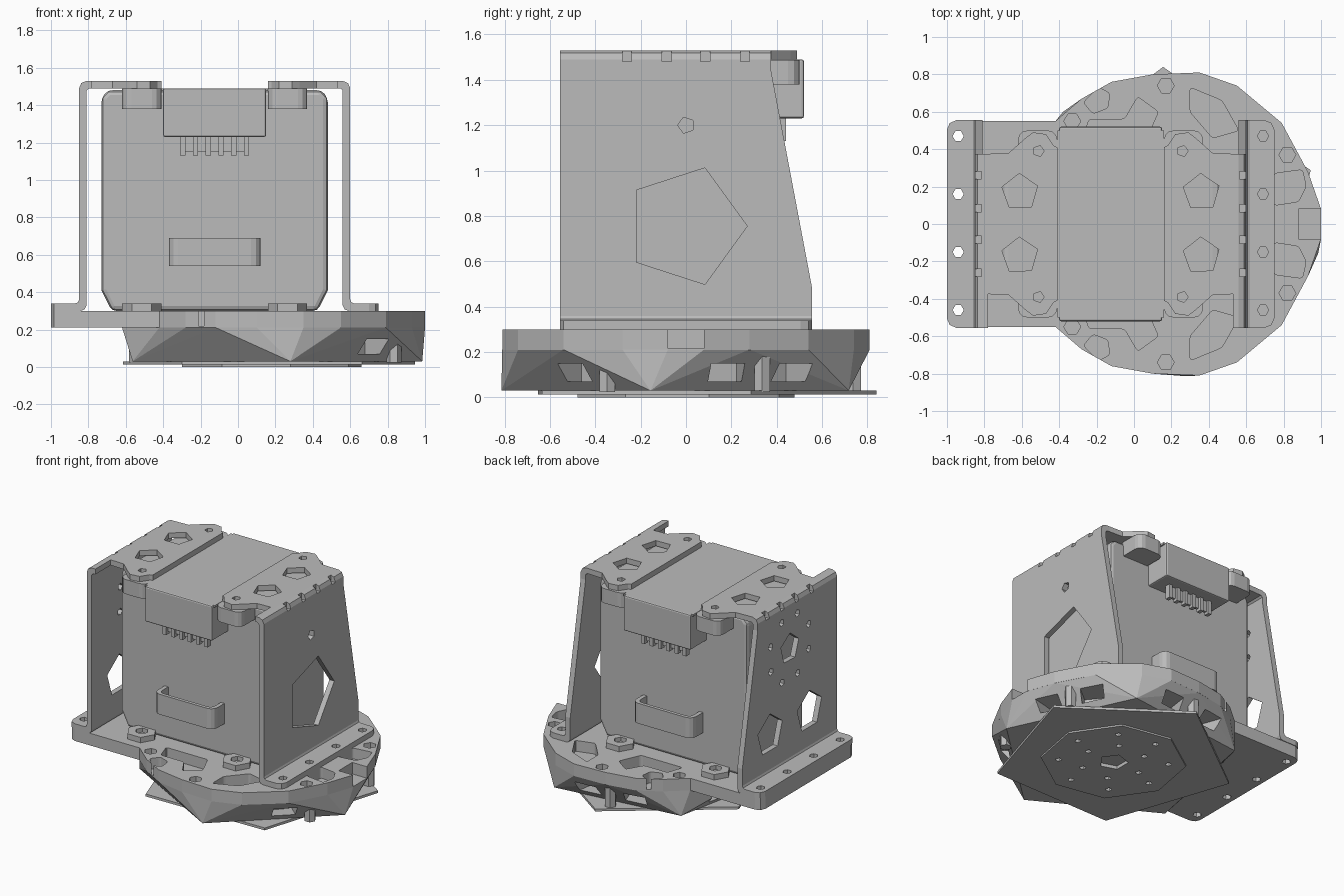
import bpy, bmesh, math

cube = bpy.data.objects.get("Cube")
if cube:
    bpy.data.objects.remove(cube, do_unlink=True)

grey = bpy.data.materials.new("plain grey")
grey.use_nodes = True
grey.diffuse_color = (0.5, 0.5, 0.5, 1)
grey.node_tree.nodes["Principled BSDF"].inputs["Base Color"].default_value = (0.5, 0.5, 0.5, 1)

MID = -0.125      # centre of the motor and its brackets
DISC = 0.18       # centre of the round base
AXES = {"x": (1, 2, 0), "y": (0, 2, 1), "z": (0, 1, 2)}


def finish(name, bm):
    bmesh.ops.recalc_face_normals(bm, faces=bm.faces)
    mesh = bpy.data.meshes.new(name)
    bm.to_mesh(mesh)
    bm.free()
    mesh.materials.append(grey)
    obj = bpy.data.objects.new(name, mesh)
    bpy.context.collection.objects.link(obj)
    return obj


def prism(name, polys, axis, lo, hi, r=0):
    """Extrude flat outlines along an axis, optionally rounding the corners."""
    a, b, c = AXES[axis]
    bm = bmesh.new()
    for pts in polys:
        rings = []
        for h in (lo, hi):
            ring = []
            for p, q in pts:
                co = [0, 0, 0]
                co[a], co[b], co[c] = p, q, h
                ring.append(bm.verts.new(co))
            rings.append(ring)
        low, top = rings
        bm.faces.new(low)
        bm.faces.new(top)
        for i in range(len(pts)):
            j = i - 1
            bm.faces.new((low[j], low[i], top[i], top[j]))
    if r:
        edges = [e for e in bm.edges if abs(e.verts[0].co[c] - e.verts[1].co[c]) > 1e-5]
        bmesh.ops.bevel(bm, geom=edges, offset=r, segments=3, profile=0.5, affect="EDGES")
    return finish(name, bm)


def apply_modifiers(obj):
    deps = bpy.context.evaluated_depsgraph_get()
    mesh = bpy.data.meshes.new_from_object(obj.evaluated_get(deps))
    obj.modifiers.clear()
    obj.data = mesh


def cut(obj, polys, axis, lo, hi, r=0):
    cutter = prism("cutter", polys, axis, lo, hi, r)
    mod = obj.modifiers.new("cut", "BOOLEAN")
    mod.operation, mod.solver, mod.object = "DIFFERENCE", "EXACT", cutter
    apply_modifiers(obj)
    bpy.data.objects.remove(cutter, do_unlink=True)


def bevel(obj, width):
    mod = obj.modifiers.new("bevel", "BEVEL")
    mod.width, mod.segments = width, 2
    apply_modifiers(obj)


def ngon(n, x, y, r, turn=0):
    return [(x + r * math.cos(math.radians(turn) + i * math.tau / n),
             y + r * math.sin(math.radians(turn) + i * math.tau / n)) for i in range(n)]


def rect(x0, x1, y0, y1):
    return [(x0, y0), (x1, y0), (x1, y1), (x0, y1)]


def mirrored(half):
    return half + [(x, -y) for x, y in reversed(half)]


def both(poly):
    return [poly, [(x, -y) for x, y in poly]]


# Base: square tongue joined to a faceted disc
rim = [(-.42, .55), (-.28, .67), (-.12, .76), (.1, .8), (.35, .81),
       (.55, .74), (.79, .54), (.93, .28), (1, .08)]
tongue = [(-1, .5), (-.985, .535), (-.95, .55)]
base = prism("base_plate", [mirrored(tongue + rim)], "z", .21, .3)

# Skirt under the disc, wrapped between a many-sided top and a pentagon bottom
bm = bmesh.new()
for x, y in mirrored([(-.62, .2)] + rim):
    bm.verts.new((x, y, .211))
for x, y in ngon(5, DISC, 0, .82, -11):
    bm.verts.new((x, y, .03))
hull = bmesh.ops.convex_hull(bm, input=bm.verts)
loose = [v for v in set(hull["geom_interior"]) if isinstance(v, bmesh.types.BMVert)]
bmesh.ops.delete(bm, geom=loose, context="VERTS")
skirt = finish("base_skirt", bm)

# Window recesses round the skirt, with posts between them
windows, posts = [], []
for deg in (-42, 14, 39, 82, 110, 155):
    t = math.radians(deg)
    c, s = math.cos(t), math.sin(t)
    windows.append([(DISC + c * d - s * w, s * d + c * w)
                    for d, w in ((.6, -.08), (.95, -.08), (.95, .08), (.6, .08))])
for deg in (-28, 27, 96, 168):
    t = math.radians(deg)
    posts.append(ngon(6, DISC + .74 * math.cos(t), .74 * math.sin(t), .04))
cut(skirt, windows, "z", .07, .15)
prism("skirt_posts", posts, "z", .025, .2)

# Pockets, edge notch and holes in the base
pockets = (both([(-.27, .65), (-.19, .73), (-.13, .7), (-.14, .62), (-.22, .59)])
           + both([(.3, .73), (.47, .66), (.56, .5), (.42, .46), (.3, .6)])
           + both([(.75, .1), (.75, .27), (.9, .29), (.92, .2), (.88, .12)])
           + both([(-.28, .44), (.06, .44), (.13, .6), (.02, .68), (-.05, .56), (-.24, .56)]))
cut(base, pockets, "z", .22, .4, .015)
cut(base, [rect(.88, 1.1, -.08, .08)], "z", .215, .4)
holes = [ngon(6, x, sy * y, .045) for x, y in ((-.33, .55), (.17, .74), (.82, .37)) for sy in (1, -1)]
cut(base, holes, "z", .19, .4)
foot_rows = (.47, .16, -.15, -.46)
cut(base, [ngon(6, -.94, y, .03) for y in foot_rows], "z", .1, .5)

# Thin bottom plates
pad_holes = ([ngon(5, DISC, 0, .1)] + [ngon(5, x, y, .022) for x, y in
             ngon(8, DISC, 0, .37, 10) + ngon(6, DISC, 0, .22)])
under = prism("bottom_plate", [ngon(5, .17, .02, .82, 19)], "z", .012, .03)
cut(under, pad_holes, "z", -.1, .025)
pad = prism("bottom_pad", [ngon(8, DISC, 0, .49, 12)], "z", 0, .013)
cut(pad, pad_holes, "z", -.1, .1)

# Motor body
body = prism("motor_body", [[(MID + s * x, z) for s, x, z in (
    (-1, .605, .41), (-1, .55, .3), (1, .55, .3), (1, .605, .41),
    (1, .605, 1.44), (1, .57, 1.48), (-1, .57, 1.48), (-1, .605, 1.44))]], "y", -.33, .33)
bevel(body, .025)
prism("body_lid", [rect(-.41, .16, -.5, .5)], "z", 1.475, 1.49)

for side, sy in (("front", -1), ("back", 1)):
    def strip(x0, x1, y0, y1):
        return rect(x0, x1, *sorted((sy * y0, sy * y1)))

    # Connector housing with a row of pins
    housing = prism(side + "_connector", [strip(-.4, .15, .3, .52)], "z", 1.23, 1.49)
    bevel(housing, .01)
    prism(side + "_pins", [strip(x - .014, x + .014, .4, .44)
                           for x in [-.295 + .068 * i for i in range(6)]], "z", 1.13, 1.24)
    prism(side + "_pin_bar", [strip(-.31, .06, .4, .42)], "z", 1.15, 1.24)
    # U-shaped cable loop
    loop = prism(side + "_loop", [strip(-.37, .12, .25, .46)], "z", .54, .69, .05)
    cut(loop, [strip(-.34, .09, .15, .435)], "z", .5, .75, .035)
    # Mounting lugs and lower nuts
    prism(side + "_lugs", [strip(MID + s * .39 - .105, MID + s * .39 + .105, .28, .5)
                           for s in (-1, 1)], "z", 1.38, 1.488, .05)
    nuts = prism(side + "_nuts", [ngon(6, MID + s * .39, sy * .39, .105) for s in (-1, 1)],
                 "z", .29, .34)
    cut(nuts, [ngon(6, MID + s * .39, sy * .39, .045) for s in (-1, 1)], "z", .31, .4)

# Bent side brackets
slots = (.26, .085, -.085, -.26)
for side, s in (("right", -1), ("left", 1)):
    def out(u):
        return MID + s * (.685 + u)

    # Wall with rounded bends, tapering towards the top
    profile = [(.07, .3), (.07, .34), (.06, .34), (.046, .346), (.04, .36), (.04, 1.49),
               (.028, 1.518), (0, 1.53), (-.03, 1.53), (-.03, 1.49), (-.012, 1.49),
               (0, 1.478), (0, .33), (.01, .308), (.03, .3)]
    wall = prism(side + "_bracket", [[(out(u), z) for u, z in profile]], "y", -.555, .555)
    for wedge in both([(.56, .46), (.375, 1.44), (.375, 1.7), (.8, 1.7), (.8, .46)]):
        cut(wall, [wedge], "x", -2, 2)
    cut(wall, [rect(*sorted((out(.005), out(.06))), y - .02, y + .02) for y in slots],
        "z", 1.48, 1.6)
    if s > 0:
        openings = [ngon(5, 0, .755, .27), ngon(5, 0, 1.2, .037, 180)]
    else:
        openings = ([ngon(5, y, .62, .15, 90) for y in (.23, -.23)]
                    + [ngon(5, 0, 1.17, .11, 20)]
                    + [ngon(5, y, z, .027) for y, z in ngon(8, 0, 1.17, .24, 22)])
    cut(wall, openings, "x", *sorted((out(-.1), out(.1))))

    # Foot with rounded outer corners and screw holes
    foot_outline = mirrored([(.07, .555), (.14, .555), (.175, .54), (.19, .505)])
    foot = prism(side + "_foot", [[(out(u), y) for u, y in foot_outline]], "z", .3, .34)
    cut(foot, [ngon(6, out(.13), y, .03) for y in foot_rows], "z", .2, .4)

    # Top flange with ears and pentagon openings
    outline = mirrored([(-.03, .375), (-.14, .38), (-.23, .46), (-.27, .49),
                        (-.34, .48), (-.38, .42), (-.4, .41)])
    flange = prism(side + "_top_flange", [[(out(u), y) for u, y in outline]], "z", 1.49, 1.53)
    cut(flange, [ngon(5, out(-.2), y, .1, 20) for y in (.17, -.17)]
        + [ngon(5, out(-.3), y, .03) for y in (.39, -.39)], "z", 1.4, 1.6)
